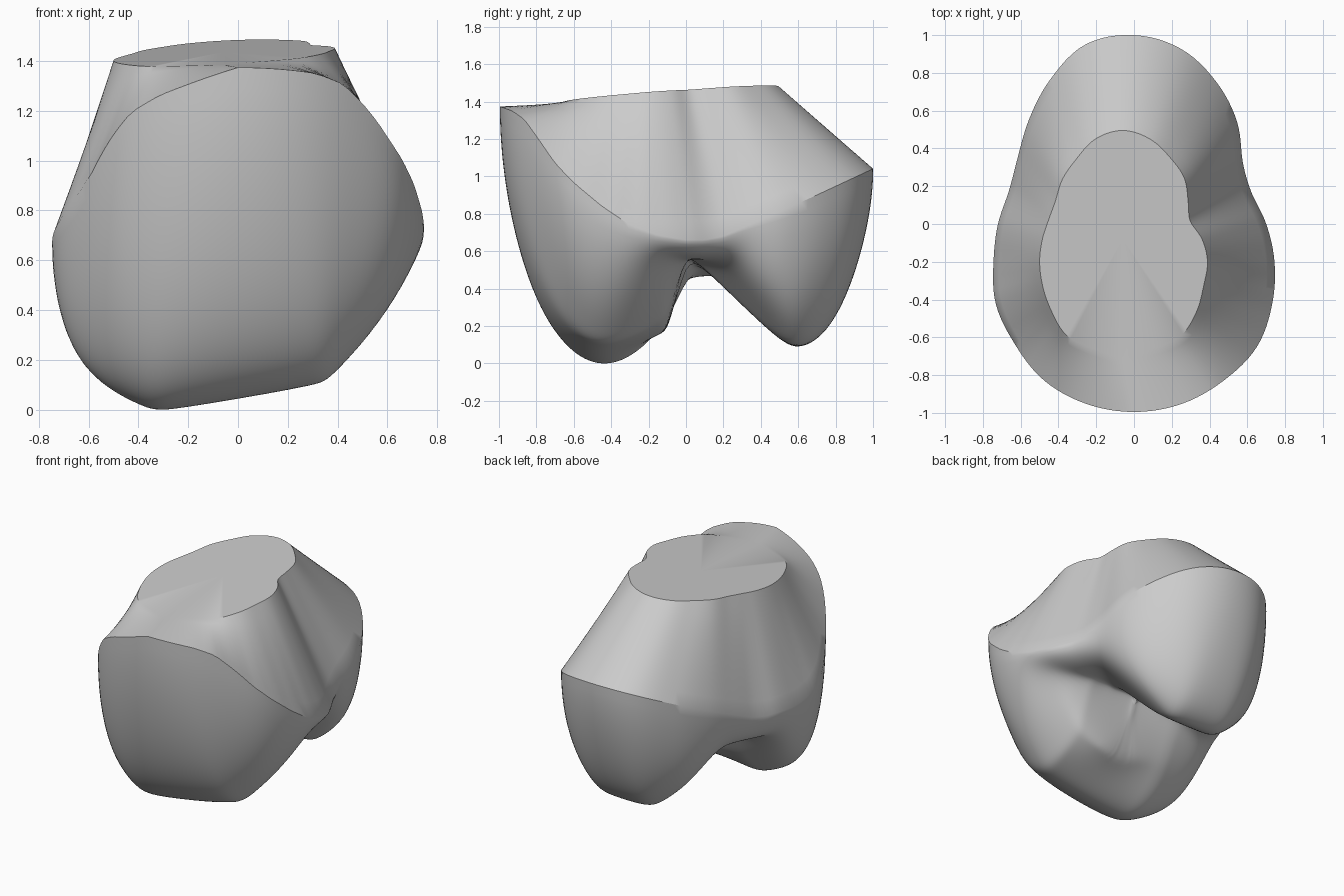
import bpy
import bmesh
import math

if "Cube" in bpy.data.objects:
    bpy.data.objects.remove(bpy.data.objects["Cube"], do_unlink=True)

SEGMENTS = 144
COLLAR_STEPS = 8
UNDERSIDE_STEPS = 64

# Radii at equal angles, counter-clockwise from +x
rim_radii = [.70, .644, .664, .77, .87, .96, 1, .985, .885, .785, .71, .685,
             .72, .77, .845, .895, .955, .985, .995, .985, .955, .92, .845, .77]
plate_radii = [.42, .37, .40, .46, .5, .55, .575, .55, .49, .45, .41, .405,
               .425, .455, .49, .535, .59, .6, .62, .6, .6, .55, .495, .465]
# Height of the rim along y
rim_heights = [(-1, 1.385), (-.93, 1.36), (-.865, 1.315), (-.8, 1.225), (-.7, 1.08),
               (-.6, .975), (-.45, .85), (-.3, .75), (-.15, .695), (0, .67), (.1, .67),
               (.2, .69), (.5, .82), (.7, .91), (1, 1.05)]


def spline(a, b, c, d, t):
    """Smooth curve from b to c with neighbours a and d."""
    return b + .5 * t * (c - a + t * (2 * a - 5 * b + 4 * c - d + t * (3 * (b - c) + d - a)))


def radius_at(radii, angle):
    count = len(radii)
    place = angle / math.tau * count
    i = int(place)
    return spline(*(radii[(i + k) % count] for k in (-1, 0, 1, 2)), place - i)


def rim_height(x, y):
    """Rim height from the table, dipping towards the front of the -x side."""
    dip = .3 * min(0, x) * max(0, -y)
    for (y0, z0), (y1, z1) in zip(rim_heights, rim_heights[1:]):
        if y <= y1:
            return z0 + (z1 - z0) * (y - y0) / (y1 - y0) + dip
    return rim_heights[-1][1]


def plate_height(x, y):
    return 1.455 + .056 * x + .08 * y


def soft_min(values, sharpness=25):
    return -math.log(sum(math.exp(-sharpness * v) for v in values)) / sharpness


def front_cusp(x, y):
    """Blunt cusp whose inner side carries a shelf that ends steeply."""
    d = y + .45
    rise = 1.8 * d * d
    if d > 0:
        rise = 2.2 * d * d
        shelf = .4 * d * d / (.1 + d) + 3.5 * max(0, d - .35)
        rise += (shelf - rise) * math.exp(-((x - .15) / .33) ** 2)
    return rise + .17 * max(0, x + .3) + .75 * max(0, x - .35) + .3 * max(0, -.35 - x)


def back_cusp(x, y):
    d = y - .6
    rise = 2.5 * d * d if d > 0 else math.hypot(d, .08) - .08
    return .09 + rise + .65 * max(0, math.hypot(x, .08) - .2)


def chewing_floor(x, y):
    saddle = .51 + .1 * x + .1 * math.exp(-(x / .3) ** 2)
    return soft_min((front_cusp(x, y), back_cusp(x, y), saddle))


def underside_point(angle, s):
    r = radius_at(rim_radii, angle)
    c, n = r * math.cos(angle), r * math.sin(angle)
    edge = rim_height(c, n)
    depth = math.sqrt(max(0, 1 - s ** 8))
    return c * s, n * s, edge - (edge - chewing_floor(c * s, n * s)) * depth


def collar_point(angle, t):
    """Straight flare from the top plate to the rim."""
    p = radius_at(plate_radii, angle)
    px, py = p * math.cos(angle) - .06, p * math.sin(angle) - .08
    rx, ry, rz = underside_point(angle, 1)
    pz = plate_height(px, py)
    return px + (rx - px) * t, py + (ry - py) * t, pz + (rz - pz) * t


bm = bmesh.new()
angles = [math.tau * i / SEGMENTS for i in range(SEGMENTS)]


def add_ring(point, value):
    return [bm.verts.new(point(a, value)) for a in angles]


# Collar rings, then underside rings packed closely near the rim
rings = [add_ring(collar_point, i / COLLAR_STEPS) for i in range(COLLAR_STEPS + 1)]
for i in range(1, UNDERSIDE_STEPS):
    rings.append(add_ring(underside_point, 1 - (i / UNDERSIDE_STEPS) ** 1.6))

for upper, lower in zip(rings, rings[1:]):
    for i in range(SEGMENTS):
        j = (i + 1) % SEGMENTS
        bm.faces.new((upper[i], lower[i], lower[j], upper[j]))

# Flat top plate and the middle of the underside
top = bm.verts.new((-.06, -.08, plate_height(-.06, -.08)))
bottom = bm.verts.new(underside_point(0, 0))
for i in range(SEGMENTS):
    j = (i + 1) % SEGMENTS
    bm.faces.new((top, rings[0][i], rings[0][j]))
    bm.faces.new((bottom, rings[-1][j], rings[-1][i]))

# Soften the creases of the underside only
under = [v for ring in rings[COLLAR_STEPS + 4:] for v in ring] + [bottom]
for _ in range(6):
    bmesh.ops.smooth_vert(bm, verts=under, factor=.5,
                          use_axis_x=False, use_axis_y=False, use_axis_z=True)

# Stand the crown on the ground
lowest = min(v.co.z for v in bm.verts)
bmesh.ops.translate(bm, verts=bm.verts, vec=(0, 0, -lowest))
bmesh.ops.recalc_face_normals(bm, faces=bm.faces)

mesh = bpy.data.meshes.new("tooth_crown")
bm.to_mesh(mesh)
bm.free()
crown = bpy.data.objects.new("tooth_crown", mesh)
bpy.context.collection.objects.link(crown)

grey = bpy.data.materials.new("plain_grey")
grey.use_nodes = True
grey.diffuse_color = (.6, .6, .6, 1)
grey.node_tree.nodes["Principled BSDF"].inputs["Base Color"].default_value = (.6, .6, .6, 1)
mesh.materials.append(grey)

bpy.context.view_layer.objects.active = crown
crown.select_set(True)
bpy.ops.object.shade_smooth_by_angle(angle=math.radians(32))
